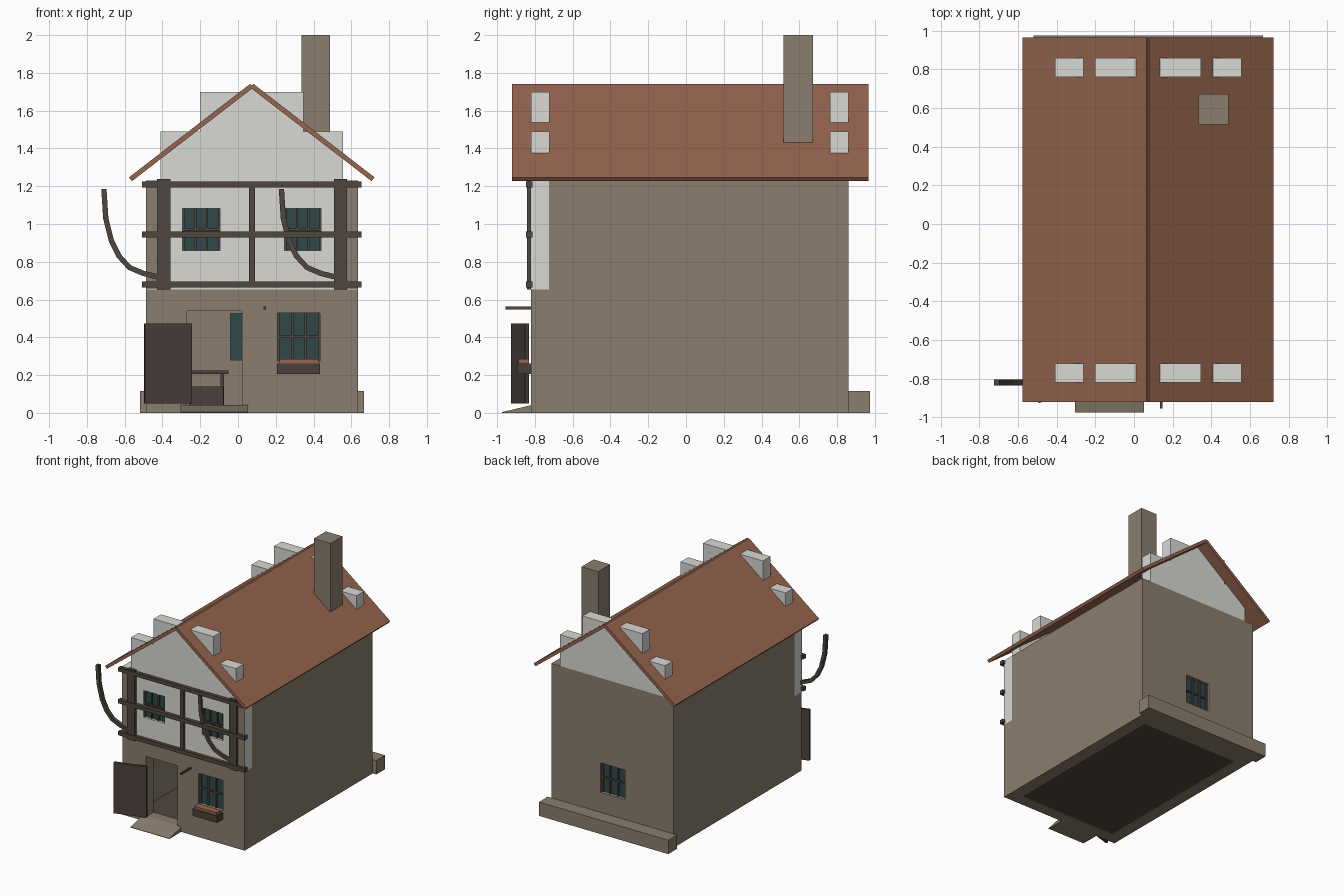
import bpy
import bmesh
import math
from mathutils import Vector

if "Cube" in bpy.data.objects:
    bpy.data.objects.remove(bpy.data.objects["Cube"], do_unlink=True)


def material(name, r, g, b):
    lin = [((c / 255 + 0.055) / 1.055) ** 2.4 for c in (r, g, b)] + [1]
    m = bpy.data.materials.new(name)
    m.use_nodes = True
    m.diffuse_color = lin
    bsdf = m.node_tree.nodes["Principled BSDF"]
    bsdf.inputs["Base Color"].default_value = lin
    bsdf.inputs["Roughness"].default_value = 0.9
    return m


STONE = material("stone brown", 138, 126, 110)
PLASTER = material("plaster white", 216, 216, 212)
TILE = material("terracotta", 150, 101, 78)
TIMBER = material("dark timber", 80, 70, 62)
DOOR = material("door brown", 74, 64, 60)
GLASS = material("teal glass", 48, 72, 74)

MID = 0.073          # x of the ridge
FRONT, BACK = -0.82, 0.86
LEFT, RIGHT = 0.635, -0.488


def finish(name, bm, mat):
    bmesh.ops.recalc_face_normals(bm, faces=bm.faces)
    mesh = bpy.data.meshes.new(name)
    bm.to_mesh(mesh)
    bm.free()
    mesh.materials.append(mat)
    obj = bpy.data.objects.new(name, mesh)
    bpy.context.scene.collection.objects.link(obj)
    return obj


def prism(name, outline, y0, y1, mat):
    """Extrude an outline in the xz plane from y0 to y1."""
    bm = bmesh.new()
    face = bm.faces.new([bm.verts.new((x, y0, z)) for x, z in outline])
    out = bmesh.ops.extrude_face_region(bm, geom=[face])
    moved = [v for v in out["geom"] if isinstance(v, bmesh.types.BMVert)]
    bmesh.ops.translate(bm, verts=moved, vec=(0, y1 - y0, 0))
    return finish(name, bm, mat)


def box(name, x, y, z, mat):
    outline = [(x[0], z[0]), (x[1], z[0]), (x[1], z[1]), (x[0], z[1])]
    return prism(name, outline, y[0], y[1], mat)


def cut(obj, *volumes):
    """Subtract box volumes and keep the plain result."""
    cutters = [box("cutter", *v, STONE) for v in volumes]
    for c in cutters:
        c.hide_render = True
        mod = obj.modifiers.new("cut", "BOOLEAN")
        mod.operation, mod.solver, mod.object = "DIFFERENCE", "EXACT", c
    graph = bpy.context.evaluated_depsgraph_get()
    mesh = bpy.data.meshes.new_from_object(obj.evaluated_get(graph))
    obj.modifiers.clear()
    obj.data = mesh
    for c in cutters:
        bpy.data.objects.remove(c, do_unlink=True)


def window(name, x, z, y, out):
    """Glass pane with two uprights and one crossbar; out is the facing sign."""
    box(name + "_glass", x, sorted((y, y - out * 0.01)), z, GLASS)
    bar_y = sorted((y - out * 0.004, y + out * 0.012))
    w, half = x[1] - x[0], 0.006
    for i in range(4):
        c = x[0] + half + (w - 2 * half) * i / 3
        box(name + "_upright", (c - half, c + half), bar_y, z, TIMBER)
    c = (z[0] + z[1]) / 2
    box(name + "_crossbar", x, bar_y, (c - half, c + half), TIMBER)


# Stone walls: hollow ground floor, upper front set back behind the plaster
DOOR_X, DOOR_Z = (-0.27, 0.02), (0.04, 0.54)
LOW_X, LOW_Z = (0.21, 0.435), (0.275, 0.53)
REAR_X, REAR_Z = (-0.04, 0.185), (0.28, 0.525)
walls = box("stone_walls", (RIGHT, LEFT), (FRONT, BACK), (0, 1.23), STONE)
cut(walls,
    ((-0.385, 0.53), (-0.72, 0.76), (-0.1, 0.62)),
    ((-1, 1), (-1, -0.725), (0.652, 1.5)),
    (DOOR_X, (-1, -0.6), DOOR_Z),
    (LOW_X, (-1, -0.6), LOW_Z),
    (REAR_X, (0.6, 1), REAR_Z))
box("floor", (-0.386, 0.531), (-0.721, 0.761), (0.005, 0.035), TIMBER)
box("rear_ledge", (-0.52, 0.668), (BACK, 0.975), (0, 0.115), STONE)
window("ground_window", LOW_X, LOW_Z, -0.79, -1)
window("rear_window", REAR_X, REAR_Z, 0.83, 1)

# Plastered upper storey with stone corners
UP_Z = (0.86, 1.083)
UPPER = [("upper_right_window", (-0.295, -0.095)), ("upper_left_window", (0.245, 0.44))]
plaster = box("plaster_panel", (RIGHT, LEFT), (FRONT, -0.725), (0.652, 1.23), PLASTER)
cut(plaster, *[(x, (-1, -0.78), UP_Z) for _, x in UPPER])
for name, x in UPPER:
    window(name, x, UP_Z, -0.8, -1)
for x in ((RIGHT, -0.42), (0.57, LEFT)):
    box("corner_facing", x, (FRONT - 0.004, FRONT), (0.655, 1.23), STONE)

# Stepped gables whose shoulders poke through the roof
half = [(0.4825, 1.23), (0.4825, 1.49), (0.275, 1.49), (0.275, 1.70), (0.03, 1.70)]
gable = ([(MID + x, z) for x, z in half] + [(MID, 1.718)]
         + [(MID - x, z) for x, z in reversed(half)])
prism("front_gable", gable, FRONT, -0.722, PLASTER)
prism("rear_gable", gable, 0.762, BACK, PLASTER)

# Roof slabs
for side, name in ((1, "left_roof"), (-1, "right_roof")):
    slab = [(0.008, 1.742), (0.65, 1.247), (0.634, 1.227), (0, 1.716), (0, 1.733)]
    prism(name, [(MID + side * x, z) for x, z in slab], -0.92, 0.965, TILE)
box("chimney", (0.335, 0.488), (0.515, 0.672), (1.432, 2.0), STONE)

# Timber frame
for z in (0.68, 0.945, 1.21):
    box("timber_rail", (-0.508, 0.655), (-0.848, -0.812), (z - 0.016, z + 0.016), TIMBER)
for x, w, z in ((-0.393, 0.035, (0.652, 1.237)), (0.542, 0.035, (0.652, 1.237)),
                (MID, 0.016, (0.68, 1.21))):
    box("timber_post", (x - w, x + w), (-0.843, -0.815), z, TIMBER)

# Curved braces, swept as a ribbon of constant width
path = [Vector(p) for p in ((-0.71, 1.185), (-0.70, 1.03), (-0.67, 0.91), (-0.63, 0.83),
                            (-0.575, 0.77), (-0.50, 0.738), (-0.425, 0.72))]
outer, inner = [], []
for i, p in enumerate(path):
    d = (path[min(i + 1, len(path) - 1)] - path[max(i - 1, 0)]).normalized()
    n = Vector((-d.y, d.x)) * 0.014
    outer.append(p + n)
    inner.append(p - n)
for name, dx in (("right_brace", 0), ("left_brace", 0.94)):
    prism(name, [(p.x + dx, p.y) for p in outer + inner[::-1]], -0.836, -0.806, TIMBER)

# Open door leaf, hinged at the side of the doorway
leaf = box("door_leaf", (-0.26, 0), (-0.02, 0), (0.05, 0.472), DOOR)
leaf.location = (-0.25, -0.832, 0)
leaf.rotation_euler.z = math.radians(17)

# Sloping doorstep
bm = bmesh.new()
corners = ((-0.975, 0), (-0.815, 0), (-0.815, 0.042), (-0.975, 0.004))
ends = [[bm.verts.new((x, y, z)) for y, z in corners] for x in (-0.305, 0.052)]
for end in ends:
    bm.faces.new(end)
for i in range(4):
    j = (i + 1) % 4
    bm.faces.new((ends[0][i], ends[0][j], ends[1][j], ends[1][i]))
finish("doorstep", bm, STONE)

# Planter under the ground window, and the sign rod
box("planter", (0.207, 0.435), (-0.895, -0.82), (0.205, 0.262), DOOR)
box("planter_soil", (0.22, 0.425), (-0.888, -0.83), (0.262, 0.284), TILE)
box("sign_rod", (0.134, 0.148), (-0.955, -0.815), (0.548, 0.562), TIMBER)

# Table and bench inside
box("table_top", (-0.26, -0.05), (0.1, 0.4), (0.205, 0.225), DOOR)
box("table_leg", (-0.092, -0.075), (0.2, 0.3), (0.035, 0.205), DOOR)
box("bench", (-0.26, -0.076), (0.02, 0.09), (0.035, 0.14), DOOR)
